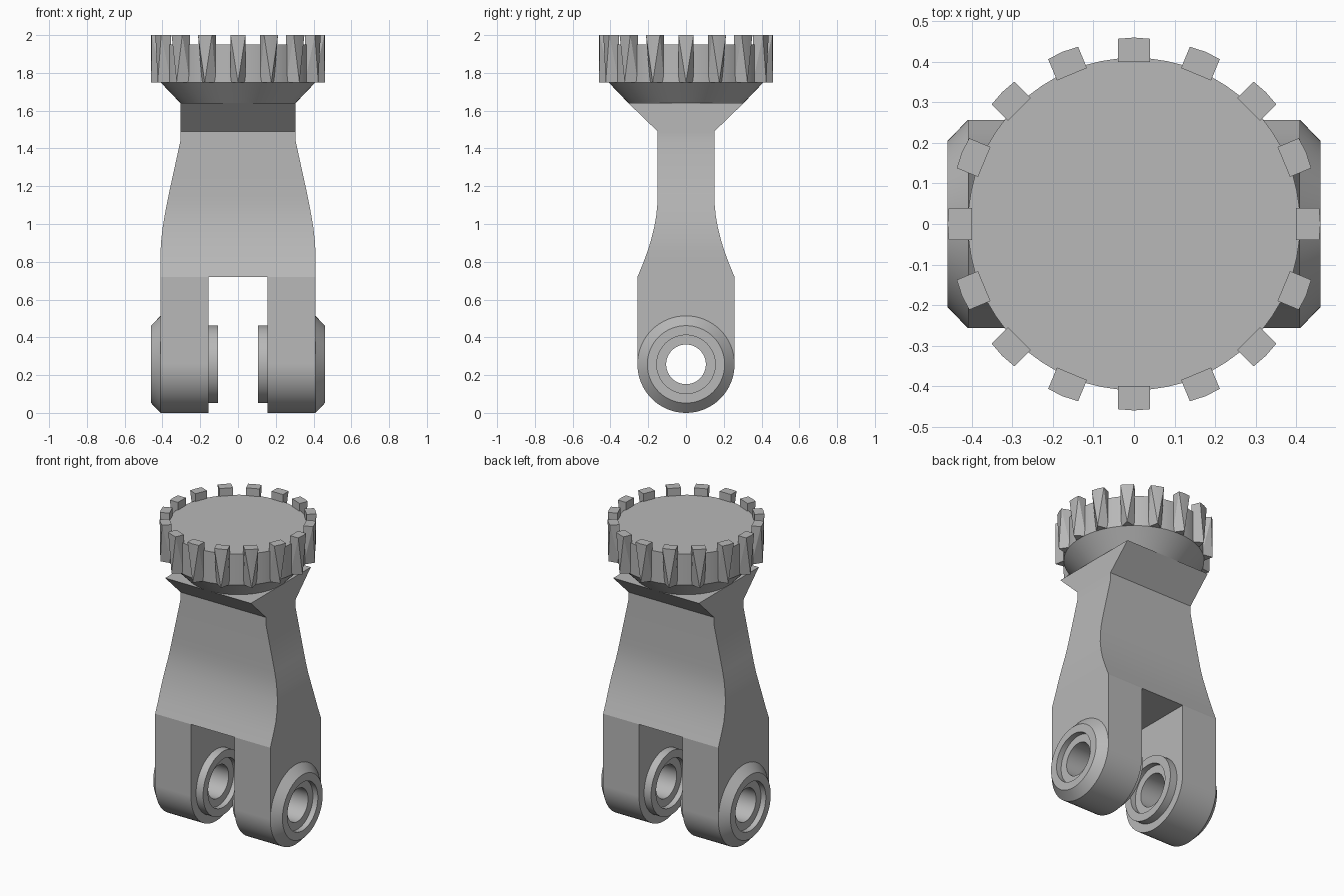
import bpy
import bmesh
from math import sin, cos, pi, radians
from mathutils import Vector, Matrix

cube = bpy.data.objects.get("Cube")
if cube:
    bpy.data.objects.remove(cube, do_unlink=True)

GREY = (0.48, 0.48, 0.48, 1)
metal = bpy.data.materials.new("plain grey")
metal.use_nodes = True
metal.diffuse_color = GREY
metal.node_tree.nodes["Principled BSDF"].inputs["Base Color"].default_value = GREY

SEGS = 64
EYE = 0.257    # radius of the rounded leg end and height of its axis
FORK = 0.72    # height of the fork's crotch


def finish(bm, name, angle=20):
    bmesh.ops.remove_doubles(bm, verts=bm.verts, dist=1e-5)
    bmesh.ops.recalc_face_normals(bm, faces=bm.faces)
    mesh = bpy.data.meshes.new(name)
    bm.to_mesh(mesh)
    bm.free()
    mesh.materials.append(metal)
    obj = bpy.data.objects.new(name, mesh)
    bpy.context.collection.objects.link(obj)
    bpy.ops.object.select_all(action='DESELECT')
    obj.select_set(True)
    bpy.context.view_layer.objects.active = obj
    bpy.ops.object.shade_smooth_by_angle(angle=radians(angle))
    return obj


def lathe(points, axis, centre):
    """Spin (position along axis, radius) points around the x or z axis."""
    bm = bmesh.new()
    if axis == 'X':
        verts = [bm.verts.new((t, r, centre.z)) for t, r in points]
        direction = (1, 0, 0)
    else:
        verts = [bm.verts.new((r, 0, t)) for t, r in points]
        direction = (0, 0, 1)
    edges = [bm.edges.new(pair) for pair in zip(verts, verts[1:])]
    bmesh.ops.spin(bm, geom=verts + edges, cent=centre, axis=direction,
                   angle=2 * pi, steps=SEGS, use_merge=True)
    return bm


# Body: rectangular sections (height, half width, half depth)
sections = [(FORK, .41, .257), (.79, .41, .228), (.86, .41, .202),
            (.92, .406, .184), (.98, .399, .169), (1.04, .389, .158),
            (1.1, .378, .152), (1.16, .366, .15), (1.44, .305, .15),
            (1.49, .305, .15), (1.64, .305, .305)]
bm = bmesh.new()
rings = [[bm.verts.new((sx * hx, sy * hy, z))
          for sx, sy in ((-1, -1), (1, -1), (1, 1), (-1, 1))]
         for z, hx, hy in sections]
for low, high in zip(rings, rings[1:]):
    for i in range(4):
        j = (i + 1) % 4
        bm.faces.new((low[i], low[j], high[j], high[i]))
bm.faces.new(rings[0])
bm.faces.new(rings[-1])
finish(bm, "body")

# Fork legs and their pivot eyes, one pair per side
for side, label in ((1, "left"), (-1, "right")):
    # Arm: block whose lower edge follows the round eye
    bm = bmesh.new()
    half = SEGS // 2
    outline = [(EYE * cos(pi * i / half), EYE + EYE * sin(pi * i / half))
               for i in range(half + 1)]
    outline += [(-EYE, FORK), (EYE, FORK)]
    face = bm.faces.new([bm.verts.new((side * .155, y, z)) for y, z in outline])
    out = bmesh.ops.extrude_face_region(bm, geom=[face], use_keep_orig=True)
    moved = [g for g in out["geom"] if isinstance(g, bmesh.types.BMVert)]
    bmesh.ops.translate(bm, verts=moved, vec=(side * .255, 0, 0))
    finish(bm, label + "_fork_arm")

    # Eye: bevelled outside, raised boss inside, stepped through hole
    profile = [(.155, EYE), (.155, .205), (.105, .205), (.105, .155),
               (.14, .155), (.14, .105), (.425, .105), (.425, .155),
               (.46, .155), (.46, .205), (.41, EYE), (.155, EYE)]
    bm = lathe([(side * x, r) for x, r in profile], 'X', Vector((0, 0, EYE)))
    bmesh.ops.translate(bm, verts=bm.verts, vec=(0, 0, 0))
    # the profile starts on the axis height, offset in y by its radius
    finish(bm, label + "_pivot_eye")

# Head: flared neck and flat disc
finish(lathe([(1.64, 0), (1.64, .305), (1.75, .41), (1.95, .41), (1.95, 0)],
             'Z', Vector((0, 0, 0))), "head_disc")

# Teeth: full width at the disc, outer face narrowing to a point below
TEETH = 16
bm = bmesh.new()
for k in range(TEETH):
    turn = Matrix.Rotation(2 * pi * k / TEETH, 4, 'Z')
    corners = [(.40, -.04, 2), (.457, -.04, 2), (.46, 0, 2), (.457, .04, 2),
               (.40, .04, 2), (.40, -.04, 1.75), (.46, 0, 1.75), (.40, .04, 1.75)]
    v = [bm.verts.new(turn @ Vector(c)) for c in corners]
    for ids in ((0, 1, 2, 3, 4), (5, 7, 6), (0, 4, 7, 5), (0, 5, 1),
                (5, 6, 1), (1, 6, 2), (2, 6, 3), (3, 6, 7), (3, 7, 4)):
        bm.faces.new([v[i] for i in ids])
finish(bm, "head_teeth")
